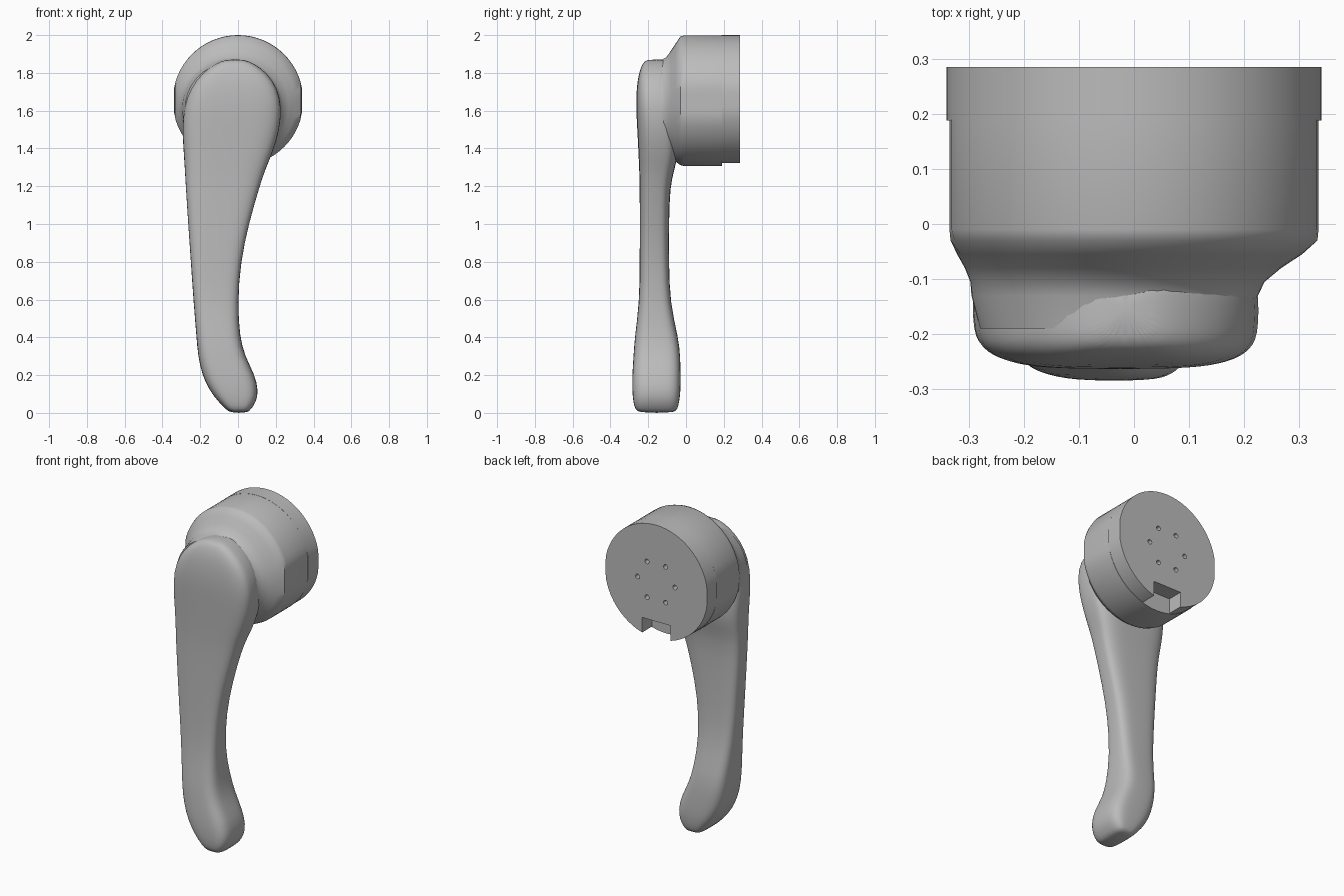
import bpy, bmesh, math
from mathutils import Matrix, Vector

cube = bpy.data.objects.get("Cube")
if cube:
    bpy.data.objects.remove(cube, do_unlink=True)

grey = bpy.data.materials.new("plain grey")
grey.use_nodes = True
grey.diffuse_color = (0.5, 0.5, 0.5, 1)
grey.node_tree.nodes["Principled BSDF"].inputs["Base Color"].default_value = grey.diffuse_color


def make_object(name, bm):
    bmesh.ops.recalc_face_normals(bm, faces=bm.faces)
    mesh = bpy.data.meshes.new(name)
    bm.to_mesh(mesh)
    bm.free()
    mesh.materials.append(grey)
    obj = bpy.data.objects.new(name, mesh)
    bpy.context.collection.objects.link(obj)
    return obj


def loft(name, rings):
    """Skin a list of equal-length point rings and cap both ends."""
    bm = bmesh.new()
    loops = [[bm.verts.new(p) for p in ring] for ring in rings]
    for a, b in zip(loops, loops[1:]):
        for i in range(len(a)):
            j = (i + 1) % len(a)
            bm.faces.new((a[i], a[j], b[j], b[i]))
    bm.faces.new(loops[0])
    bm.faces.new(loops[-1])
    return make_object(name, bm)


def activate(obj):
    bpy.ops.object.select_all(action="DESELECT")
    obj.select_set(True)
    bpy.context.view_layer.objects.active = obj


def smooth(obj, degrees):
    activate(obj)
    bpy.ops.object.shade_smooth_by_angle(angle=math.radians(degrees))


def angles(count):
    return [math.tau * i / count for i in range(count)]


def round_ring(y, cx, cz, radius, limit=1.0):
    """Circle facing y, with its sides flattened at the given half width."""
    return [Vector((cx + max(-limit, min(limit, radius * math.cos(a))), y,
                    cz + radius * math.sin(a))) for a in angles(64)]


def soft_box_ring(z, left, right, front, back, power=0.55):
    """Rounded rectangle lying flat at height z."""
    def soft(v):
        return math.copysign(abs(v) ** power, v)
    return [Vector(((left + right) / 2 + (right - left) / 2 * soft(math.cos(a)),
                    (front + back) / 2 + (back - front) / 2 * soft(math.sin(a)), z))
            for a in angles(32)]


# Lever: height, left x, right x, front y, back y
sections = [
    (0.0, -.04, .05, -.25, -.06),
    (.02, -.065, .07, -.27, -.045),
    (.06, -.105, .098, -.28, -.035),
    (.12, -.152, .108, -.285, -.028),
    (.2, -.19, .09, -.285, -.028),
    (.3, -.212, .037, -.278, -.03),
    (.4, -.22, .01, -.272, -.04),
    (.58, -.235, -.002, -.247, -.085),
    (.8, -.25, .014, -.245, -.09),
    (1.0, -.264, .057, -.245, -.09),
    (1.2, -.277, .115, -.245, -.085),
    (1.29, -.282, .145, -.248, -.06),
    (1.38, -.288, .185, -.252, -.04),
    (1.5, -.296, .222, -.258, -.04),
    (1.62, -.288, .232, -.265, -.05),
    (1.72, -.252, .21, -.262, -.07),
    (1.8, -.19, .155, -.25, -.08),
    (1.85, -.12, .085, -.23, -.09),
    (1.872, -.06, .03, -.21, -.1),
]
lever = loft("lever_handle", [soft_box_ring(*s) for s in sections])
lever.modifiers.new("soften", "SUBSURF").levels = 1
lever.modifiers["soften"].render_levels = 1
smooth(lever, 60)

# Hub: flares from the lever head out to the round body
hub = loft("hub_body", [
    round_ring(-.19, -.035, 1.61, .245),
    round_ring(-.13, -.035, 1.61, .26),
    round_ring(-.105, -.03, 1.615, .267),
    round_ring(-.08, -.02, 1.63, .287),
    round_ring(-.055, -.008, 1.643, .313),
    round_ring(-.03, 0, 1.652, .34, .333),
    round_ring(-.01, 0, 1.653, .346, .335),
    round_ring(.19, 0, 1.653, .346, .335),
])
smooth(hub, 40)

# Mounting base at the back
base = loft("mounting_base", [round_ring(y, 0, 1.655, .345, .34) for y in (.188, .285)])

# Cutter: six screw holes and a square notch at the bottom
bm = bmesh.new()
for a in angles(6):
    place = Matrix.Translation((.125 * math.cos(a), .27, 1.655 + .125 * math.sin(a)))
    bmesh.ops.create_cone(bm, cap_ends=True, segments=16, radius1=.014, radius2=.014,
                          depth=.1, matrix=place @ Matrix.Rotation(math.pi / 2, 4, "X"))
bmesh.ops.create_cube(bm, size=1, matrix=Matrix.Translation((0, .24, 1.33))
                      @ Matrix.Diagonal((.19, .2, .17, 1)))
cutter = make_object("base_cutter", bm)
cutter.hide_render = True

cut = base.modifiers.new("cut", "BOOLEAN")
cut.operation = "DIFFERENCE"
cut.solver = "EXACT"
cut.object = cutter
activate(base)
bpy.ops.object.modifier_apply(modifier="cut")
bpy.data.objects.remove(cutter, do_unlink=True)
smooth(base, 30)
